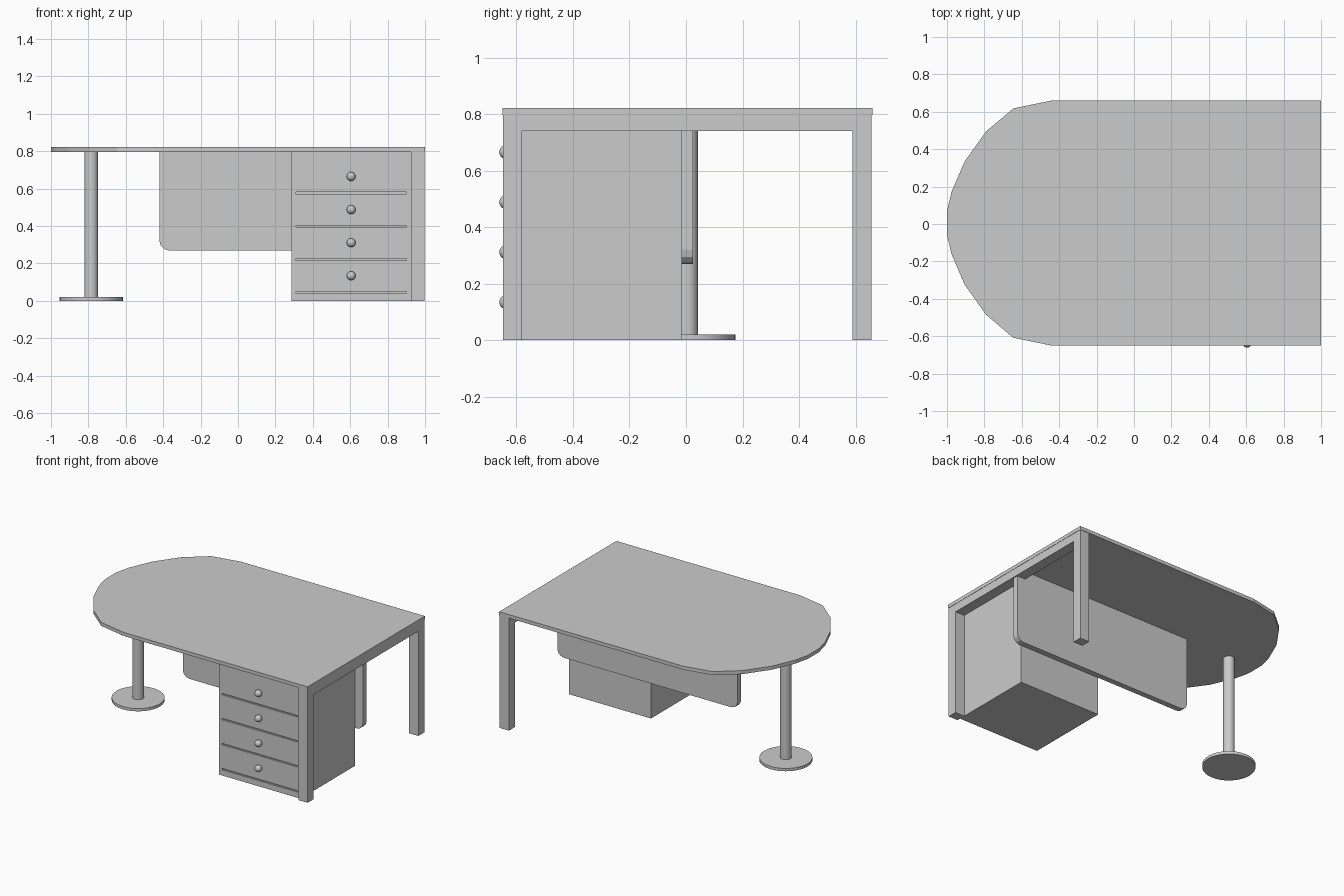
import bpy, bmesh
from math import sin, cos, pi
from mathutils import Vector

if "Cube" in bpy.data.objects:
    bpy.data.objects.remove(bpy.data.objects["Cube"])

CY = 0.005  # centre line of the desk in y


def finish(name, bm):
    bmesh.ops.recalc_face_normals(bm, faces=bm.faces)
    me = bpy.data.meshes.new(name)
    bm.to_mesh(me)
    bm.free()
    ob = bpy.data.objects.new(name, me)
    bpy.context.collection.objects.link(ob)
    return ob


def prism(name, points, offset):
    """Closed flat outline extruded along offset."""
    bm = bmesh.new()
    face = bm.faces.new([bm.verts.new(p) for p in points])
    ext = bmesh.ops.extrude_face_region(bm, geom=[face])["geom"]
    bmesh.ops.translate(bm, vec=Vector(offset),
                        verts=[v for v in ext if isinstance(v, bmesh.types.BMVert)])
    # keep the starting cap so the solid is closed
    if not face.is_valid:
        bmesh.ops.holes_fill(bm, edges=bm.edges)
    bmesh.ops.holes_fill(bm, edges=[e for e in bm.edges if e.is_boundary])
    return finish(name, bm)


def add_box(bm, x, y, z):
    vs = bmesh.ops.create_cube(bm, size=1)["verts"]
    for v in vs:
        v.co = Vector([(r[0] + r[1]) / 2 + c * (r[1] - r[0])
                       for r, c in zip((x, y, z), v.co)])


def box(name, x, y, z):
    bm = bmesh.new()
    add_box(bm, x, y, z)
    return finish(name, bm)


def smooth(ob):
    bpy.ops.object.select_all(action='DESELECT')
    ob.select_set(True)
    bpy.context.view_layer.objects.active = ob
    bpy.ops.object.shade_smooth_by_angle()


def cylinder(name, r, z0, z1, sides):
    bpy.ops.mesh.primitive_cylinder_add(vertices=sides, radius=r, depth=z1 - z0,
                                        location=(-0.785, CY, (z0 + z1) / 2))
    ob = bpy.context.object
    ob.name = name
    smooth(ob)


# desk top with faceted round end
half = [(1, 0.655), (-0.44, 0.655), (-0.645, 0.613), (-0.79, 0.491),
        (-0.905, 0.33), (-0.975, 0.168), (-1, 0.065)]
outline = [(x, CY + y, 0.797) for x, y in half]
outline += [(x, CY - y, 0.797) for x, y in reversed(half)]
prism("desk_top", outline, (0, 0, 0.025))

# end frame: one U-shaped piece with two legs and a cross beam
o, i = 0.652, 0.585
u = [(-o, 0), (-o, 0.797), (o, 0.797), (o, 0), (i, 0), (i, 0.74), (-i, 0.74), (-i, 0)]
prism("end_frame", [(0.925, CY + y, z) for y, z in u], (0.073, 0, 0))

# modesty panel with rounded lower corners
x0, x1, zb, r = -0.42, 0.99, 0.27, 0.05
pan = [(x1, 0.797), (x0, 0.797)]
for cx, a0 in ((x0 + r, pi), (x1 - r, 1.5 * pi)):
    for k in range(4):
        a = a0 + k * pi / 6
        pan.append((cx + r * cos(a), zb + r + r * sin(a)))
prism("modesty_panel", [(x, -0.016, z) for x, z in pan], (0, 0.04, 0))

# drawer cabinet with grooves between the drawers
cabinet = box("drawer_cabinet", (0.285, 0.925), (-0.622, -0.016), (0, 0.797))
bm = bmesh.new()
for k in range(4):
    z = 0.045 + 0.177 * k
    add_box(bm, (0.31, 0.90), (-0.66, -0.612), (z - 0.005, z + 0.005))
cutter = finish("groove_cutter", bm)
cutter.hide_render = True
cutter.hide_viewport = True
mod = cabinet.modifiers.new("grooves", 'BOOLEAN')
mod.operation = 'DIFFERENCE'
mod.solver = 'EXACT'
mod.object = cutter

# drawer knobs
for k in range(4):
    bpy.ops.mesh.primitive_uv_sphere_add(segments=16, ring_count=10, radius=0.024,
                                         location=(0.605, -0.637, 0.134 + 0.177 * k))
    bpy.context.object.name = f"drawer_knob_{k + 1}"
    smooth(bpy.context.object)

# pedestal leg under the round end
cylinder("pedestal_column", 0.037, 0.015, 0.8, 24)
cylinder("pedestal_base", 0.17, 0, 0.02, 32)
